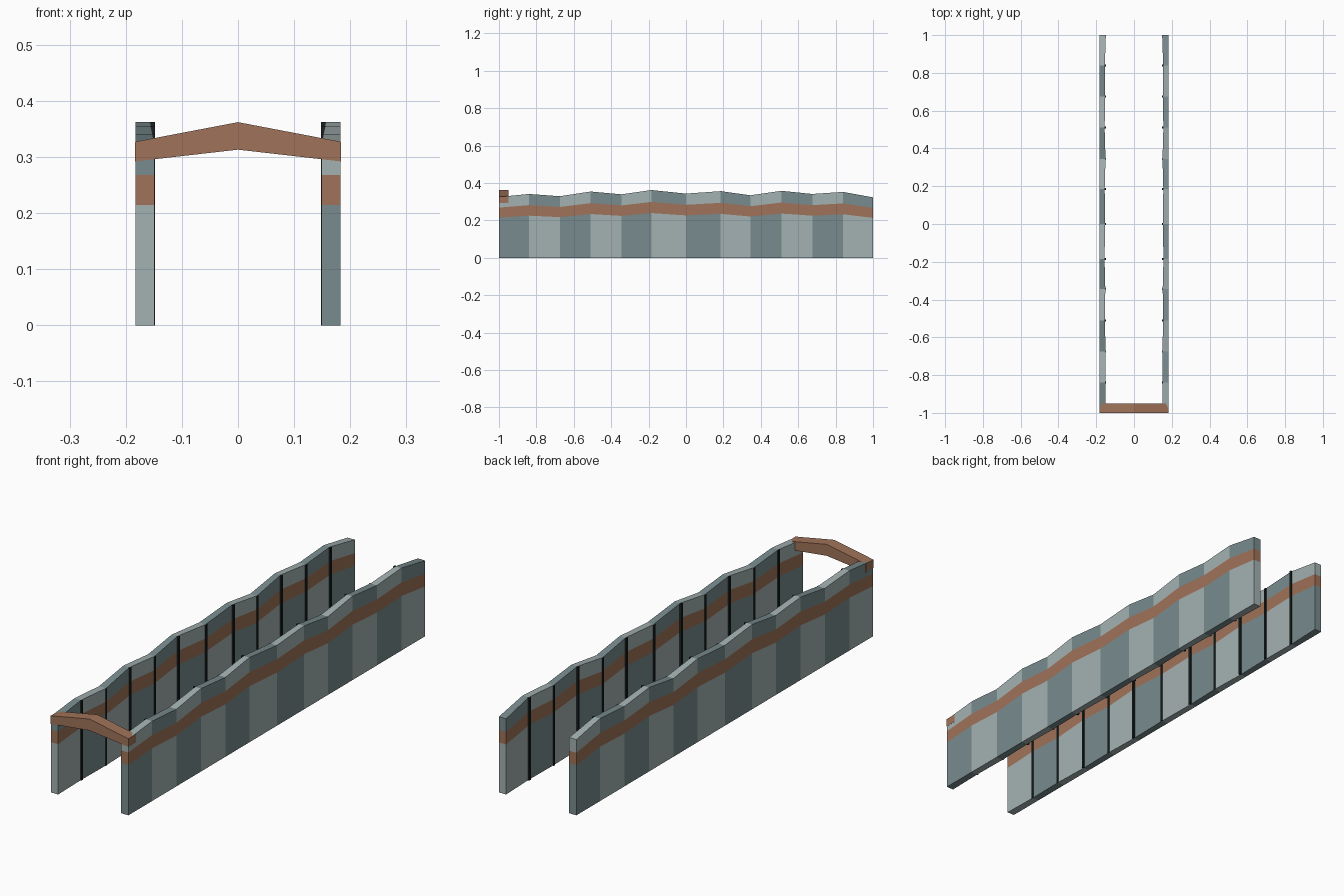
import bpy, bmesh

if "Cube" in bpy.data.objects:
    bpy.data.objects.remove(bpy.data.objects["Cube"])


def material(name, rgb):
    m = bpy.data.materials.new(name)
    m.diffuse_color = (*rgb, 1)
    m.use_nodes = True
    m.node_tree.nodes["Principled BSDF"].inputs["Base Color"].default_value = m.diffuse_color
    return m


LIGHT = material("light_slate", (0.37, 0.44, 0.44))
DARK = material("dark_slate", (0.19, 0.26, 0.27))
RUST = material("rust_band", (0.35, 0.17, 0.10))
BLACK = material("seam_black", (0.01, 0.015, 0.015))

OUTER, INNER = 0.183, 0.149
# panel joints along y and wall height at each joint
YS = [-1, -0.84, -0.675, -0.51, -0.345, -0.185, 0, 0.185, 0.345, 0.51, 0.675, 0.84, 1]
HS = [0.325, 0.341, 0.329, 0.354, 0.339, 0.362, 0.343, 0.356, 0.334, 0.358, 0.341, 0.352, 0.323]


def inner_x(h):
    return INNER + max(0, min(0.007, (h - 0.325) * 0.2))


def finish(bm, name, mats):
    bmesh.ops.recalc_face_normals(bm, faces=bm.faces[:])
    mesh = bpy.data.meshes.new(name)
    bm.to_mesh(mesh)
    bm.free()
    for m in mats:
        mesh.materials.append(m)
    ob = bpy.data.objects.new(name, mesh)
    bpy.context.collection.objects.link(ob)
    return ob


# Wall: lofted cross-sections with base, rust band and cap layers
def wall(name, side):
    bm = bmesh.new()
    rows = []
    for y, h in zip(YS, HS):
        levels = [0, 0.66 * h, 0.825 * h, h]
        rows.append([[bm.verts.new((side * x, y, z)) for z in levels]
                     for x in (OUTER, inner_x(h))])

    def face(verts, mat):
        bm.faces.new(verts).material_index = mat

    flip = 1 if side > 0 else 0
    for i in range(len(YS) - 1):
        a, b = rows[i], rows[i + 1]
        base = (i + flip) % 2
        layer_mats = [base, 2, 1 - base]
        for k in range(3):
            for s in range(2):
                face((a[s][k], b[s][k], b[s][k + 1], a[s][k + 1]), layer_mats[k])
        face((a[0][3], b[0][3], b[1][3], a[1][3]), 1 - base)
        face((a[0][0], b[0][0], b[1][0], a[1][0]), base)
    # end faces
    for r, base in ((rows[0], flip), (rows[-1], (len(YS) - 2 + flip) % 2)):
        for k, mat in enumerate([base, 2, 1 - base]):
            face((r[0][k], r[1][k], r[1][k + 1], r[0][k + 1]), mat)
    finish(bm, name, [LIGHT, DARK, RUST])


# Dark seam strips covering the joints on the inner face
def seams(name, side):
    bm = bmesh.new()
    for y, h in list(zip(YS, HS))[1:-1]:
        cube = bmesh.ops.create_cube(bm, size=1)["verts"]
        x0, x1 = 0.148, inner_x(h) + 0.001
        bmesh.ops.scale(bm, verts=cube, vec=(x1 - x0, 0.01, h))
        bmesh.ops.translate(bm, verts=cube, vec=(side * (x0 + x1) / 2, y, h / 2))
    finish(bm, name, [BLACK])


for label, side in (("left", -1), ("right", 1)):
    wall(label + "_wall", side)
    seams(label + "_wall_seams", side)

# Peaked beam across the front end
bm = bmesh.new()
profile = [(-0.1835, 0.292), (0, 0.313), (0.1835, 0.292),
           (0.1835, 0.327), (0, 0.362), (-0.1835, 0.327)]
front = [bm.verts.new((x, -1.0005, z)) for x, z in profile]
back = [bm.verts.new((x, -0.95, z)) for x, z in profile]
for ring in (front, back):
    bm.faces.new((ring[0], ring[1], ring[4], ring[5]))
    bm.faces.new((ring[1], ring[2], ring[3], ring[4]))
for i in range(6):
    j = (i + 1) % 6
    bm.faces.new((front[i], front[j], back[j], back[i]))
finish(bm, "front_beam", [RUST])
